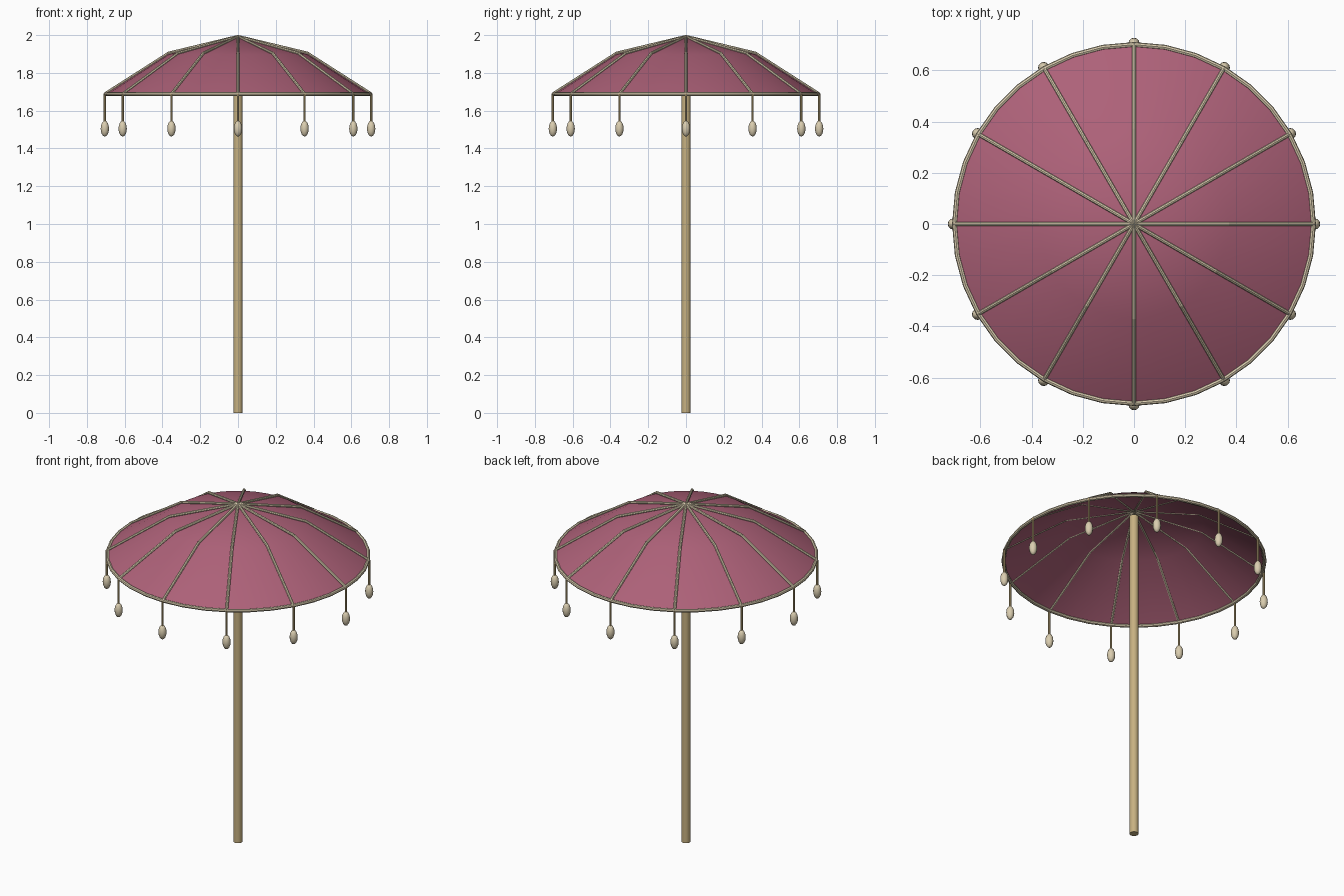
import bpy, bmesh, math
from mathutils import Vector

if "Cube" in bpy.data.objects:
    bpy.data.objects.remove(bpy.data.objects["Cube"])

N = 12  # ribs and tassels


def material(name, rgb):
    m = bpy.data.materials.new(name)
    m.diffuse_color = (*rgb, 1)
    m.use_nodes = True
    m.node_tree.nodes["Principled BSDF"].inputs["Base Color"].default_value = m.diffuse_color
    return m


CLOTH = material("rose_cloth", (0.42, 0.12, 0.19))
IVORY = material("ivory", (0.70, 0.61, 0.43))
WOOD = material("wood", (0.57, 0.44, 0.22))


def finish(o, name, mat):
    o.name = name
    o.data.materials.append(mat)
    bpy.ops.object.select_all(action='DESELECT')
    o.select_set(True)
    bpy.context.view_layer.objects.active = o
    bpy.ops.object.shade_smooth_by_angle(angle=math.radians(40))
    return o


def mesh_object(bm, name, mat):
    bmesh.ops.recalc_face_normals(bm, faces=bm.faces)
    me = bpy.data.meshes.new(name)
    bm.to_mesh(me)
    bm.free()
    o = bpy.data.objects.new(name, me)
    bpy.context.collection.objects.link(o)
    return finish(o, name, mat)


def rod(name, a, b, r, sides, mat):
    a, b = Vector(a), Vector(b)
    bpy.ops.mesh.primitive_cylinder_add(vertices=sides, radius=r, depth=(b - a).length,
                                        location=(a + b) / 2)
    o = bpy.context.object
    o.rotation_euler = (b - a).to_track_quat('Z', 'Y').to_euler()
    return finish(o, name, mat)


# Pole
rod("pole", (0, 0, 0), (0, 0, 1.96), 0.024, 16, WOOD)

# Canopy: thin sheet spun around the pole
bm = bmesh.new()
pts = [bm.verts.new(p) for p in [(0, 0, 1.99), (0.37, 0, 1.898), (0.70, 0, 1.688)]]
edges = [bm.edges.new(pts[i:i + 2]) for i in range(2)]
bmesh.ops.spin(bm, geom=pts + edges, cent=(0, 0, 0), axis=(0, 0, 1),
               angle=2 * math.pi, steps=36, use_duplicate=False)
bmesh.ops.remove_doubles(bm, verts=bm.verts, dist=1e-4)
mesh_object(bm, "canopy", CLOTH)

# Rim hoop
bpy.ops.mesh.primitive_torus_add(major_radius=0.70, minor_radius=0.01,
                                 major_segments=36, minor_segments=8, location=(0, 0, 1.688))
finish(bpy.context.object, "rim", IVORY)

# Ribs with one bend, and hanging tassels
for i in range(N):
    a = 2 * math.pi * i / N
    c, s = math.cos(a), math.sin(a)

    def at(r, z):
        return (r * c, r * s, z)

    rod(f"rib_upper_{i}", at(0, 1.993), at(0.37, 1.904), 0.008, 8, IVORY)
    rod(f"rib_lower_{i}", at(0.368, 1.904), at(0.703, 1.69), 0.008, 8, IVORY)
    rod(f"tassel_cord_{i}", at(0.705, 1.53), at(0.705, 1.69), 0.006, 8, WOOD)
    bpy.ops.mesh.primitive_uv_sphere_add(segments=12, ring_count=8, radius=1,
                                         location=at(0.705, 1.505))
    bead = bpy.context.object
    bead.scale = (0.022, 0.022, 0.042)
    bpy.ops.object.transform_apply(location=False, rotation=False, scale=True)
    finish(bead, f"tassel_bead_{i}", IVORY)
